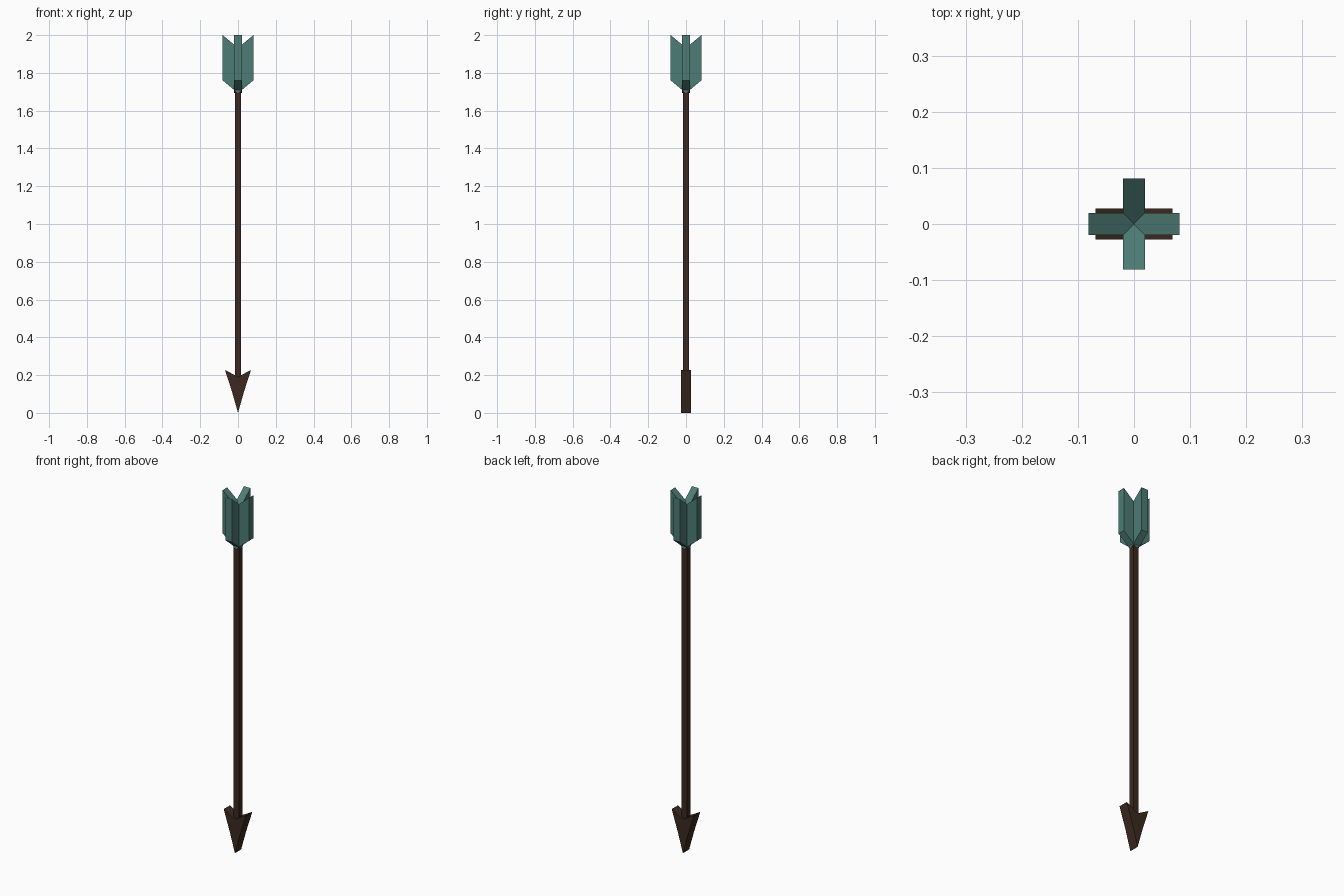
import bpy, bmesh
from math import pi
from mathutils import Matrix

if "Cube" in bpy.data.objects:
    bpy.data.objects.remove(bpy.data.objects["Cube"])


def material(name, color):
    m = bpy.data.materials.new(name)
    m.diffuse_color = (*color, 1)
    m.use_nodes = True
    m.node_tree.nodes["Principled BSDF"].inputs["Base Color"].default_value = m.diffuse_color
    return m


wood = material("dark_wood", (0.045, 0.022, 0.014))
teal = material("teal_feather", (0.075, 0.2, 0.18))


def prism(name, half, thick, mat, turn=0):
    """Mirror a half outline (x, z) across x = 0 and extrude it along y."""
    outline = half + [(-x, z) for x, z in reversed(half) if x > 0]
    bm = bmesh.new()
    face = bm.faces.new([bm.verts.new((x, -thick / 2, z)) for x, z in outline])
    ext = bmesh.ops.extrude_face_region(bm, geom=[face])
    moved = [v for v in ext["geom"] if isinstance(v, bmesh.types.BMVert)]
    bmesh.ops.translate(bm, verts=moved, vec=(0, thick, 0))
    bmesh.ops.rotate(bm, verts=bm.verts, matrix=Matrix.Rotation(turn, 3, 'Z'))
    bmesh.ops.recalc_face_normals(bm, faces=bm.faces)
    mesh = bpy.data.meshes.new(name)
    bm.to_mesh(mesh)
    bm.free()
    mesh.materials.append(mat)
    ob = bpy.data.objects.new(name, mesh)
    bpy.context.collection.objects.link(ob)
    return ob


# Square shaft
prism("shaft", [(0.016, 0.15), (0.016, 1.90)], 0.032, wood)

# Barbed head, pointing down
prism("arrow_head", [(0, 0), (0.031, 0.11), (0.069, 0.228), (0, 0.19)], 0.055, wood)

# Two crossed feather vanes with V-shaped ends
vane = [(0, 1.693), (0.081, 1.76), (0.081, 2.0), (0, 1.932)]
for i in range(2):
    prism(f"feather_vane_{i + 1}", vane, 0.04, teal, i * pi / 2)
